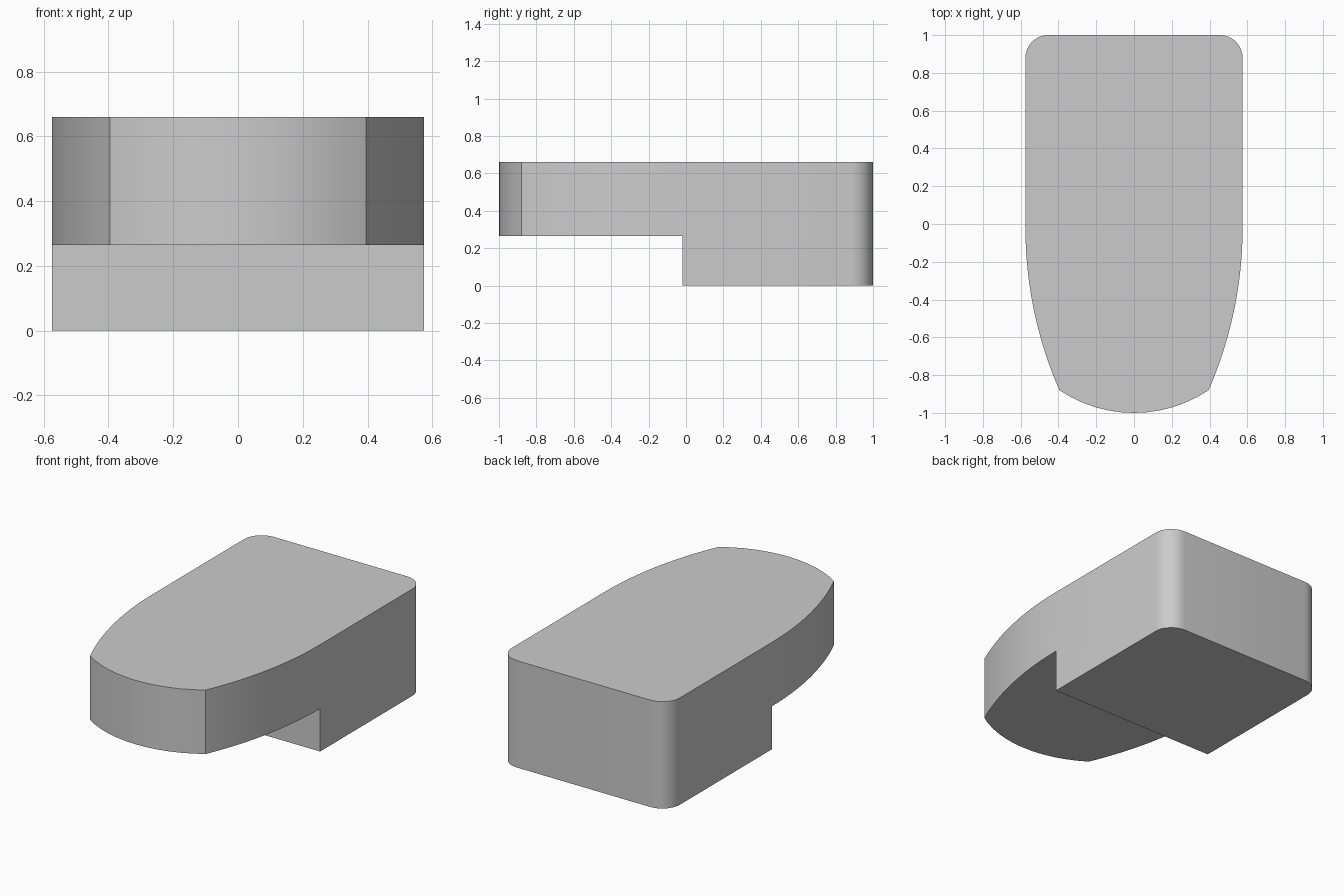
import bpy, bmesh
from math import sin, cos, asin, pi

if "Cube" in bpy.data.objects:
    bpy.data.objects.remove(bpy.data.objects["Cube"])

HALF_W, TOP, STEP_Z, STEP_Y = 0.575, 0.66, 0.265, -0.02
TIP_X, TIP_Y, FILLET = 0.395, -0.88, 0.12


def arc(cx, cy, r, a0, a1, n):
    return [(cx + r * cos(a0 + (a1 - a0) * i / n),
             cy + r * sin(a0 + (a1 - a0) * i / n)) for i in range(n + 1)]


# Half outline, split at the step: rounded rear corner, then bowed side and nose
rear = arc(HALF_W - FILLET, 1 - FILLET, FILLET, pi / 2, 0, 8)
dx, dy = HALF_W - TIP_X, STEP_Y - TIP_Y
r_side = (dx * dx + dy * dy) / (2 * dx)
side = arc(HALF_W - r_side, STEP_Y, r_side, 0, -asin(dy / r_side), 12)
sag = TIP_Y + 1
r_nose = (TIP_X ** 2 + sag ** 2) / (2 * sag)
a = asin(TIP_X / r_nose)
nose = arc(0, r_nose - 1, r_nose, a - pi / 2, -pi / 2, 6)
front = side + nose[1:]


def mirrored(pts):
    return [(-x, y) for x, y in reversed(pts)]


front_loop = front + mirrored(front[:-1])
rear_loop = mirrored(rear) + rear
outline = front_loop + rear_loop
nf = len(front_loop)

# Upper slab: full outline, underside split along the step line
bm = bmesh.new()
low = [bm.verts.new((x, y, STEP_Z)) for x, y in outline]
high = [bm.verts.new((x, y, TOP)) for x, y in outline]
bm.faces.new(high)
for i in range(len(outline)):
    j = (i + 1) % len(outline)
    bm.faces.new((low[i], low[j], high[j], high[i]))
bm.faces.new(low[:nf])
under_rear = bm.faces.new([low[0], low[nf - 1]] + low[nf:])

# Lower block: rear underside pulled down to the ground
ext = bmesh.ops.extrude_face_region(bm, geom=[under_rear])
for v in ext["geom"]:
    if isinstance(v, bmesh.types.BMVert):
        v.co.z = 0
if under_rear.is_valid:
    bmesh.ops.delete(bm, geom=[under_rear], context='FACES_ONLY')
bmesh.ops.recalc_face_normals(bm, faces=bm.faces)

mesh = bpy.data.meshes.new("stepped_block")
bm.to_mesh(mesh)
bm.free()
block = bpy.data.objects.new("stepped_block", mesh)
bpy.context.collection.objects.link(block)
bpy.context.view_layer.objects.active = block
block.select_set(True)
bpy.ops.object.shade_smooth_by_angle(angle=0.45)
